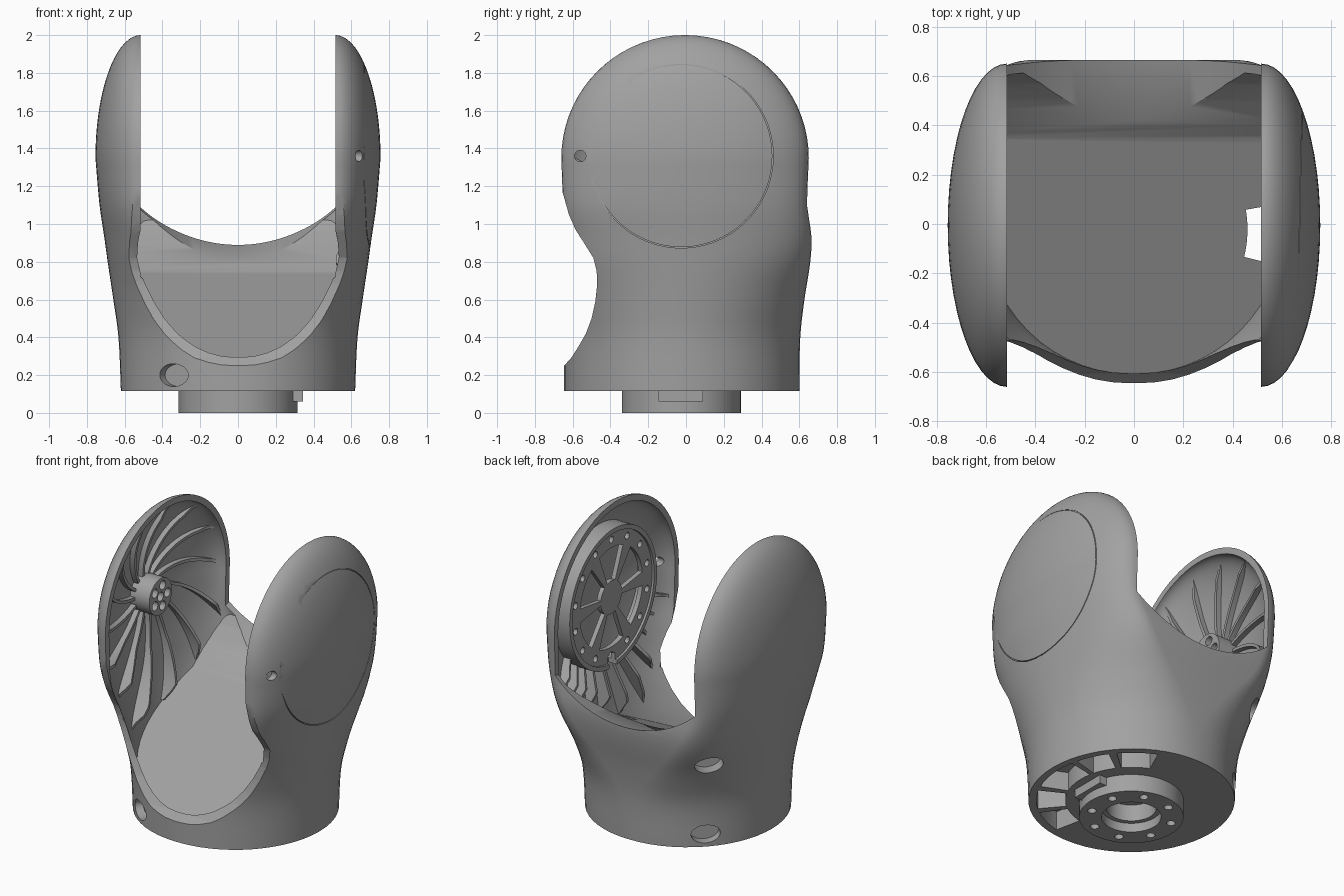
import bpy, bmesh, math
from mathutils import Vector, Matrix

if "Cube" in bpy.data.objects:
    bpy.data.objects.remove(bpy.data.objects["Cube"])

grey = bpy.data.materials.new("matte_grey")
grey.use_nodes = True
grey.diffuse_color = (0.36, 0.36, 0.36, 1)
grey.node_tree.nodes["Principled BSDF"].inputs["Base Color"].default_value = (0.36, 0.36, 0.36, 1)

AXLE = 1.35      # height of the joint axis
GAP = 0.515      # half width of the fork gap
WALL = 0.04
BASE = 0.115     # underside of the shell
# height, straight half width, half width, front depth, back depth
SHAPE = [(BASE, 0.01, 0.62, 0.645, 0.60), (0.4, 0.05, 0.633, 0.645, 0.605),
         (0.6, 0.18, 0.66, 0.645, 0.627), (0.8, 0.35, 0.69, 0.648, 0.658),
         (0.93, 0.43, 0.708, 0.65, 0.664), (1.1, 0.505, 0.733, 0.652, 0.643),
         (AXLE, GAP, 0.755, 0.66, 0.65)]


def make(name, bm):
    bm.normal_update()
    bmesh.ops.recalc_face_normals(bm, faces=bm.faces)
    me = bpy.data.meshes.new(name)
    bm.to_mesh(me)
    bm.free()
    me.materials.append(grey)
    ob = bpy.data.objects.new(name, me)
    bpy.context.collection.objects.link(ob)
    return ob


def activate(ob):
    bpy.ops.object.select_all(action='DESELECT')
    ob.select_set(True)
    bpy.context.view_layer.objects.active = ob


def cut(ob, tool, op='DIFFERENCE'):
    activate(ob)
    m = ob.modifiers.new("cut", 'BOOLEAN')
    m.object, m.operation, m.solver = tool, op, 'EXACT'
    bpy.ops.object.modifier_apply(modifier=m.name)
    bpy.data.objects.remove(tool)


def smooth(ob):
    activate(ob)
    bpy.ops.object.shade_smooth_by_angle(angle=math.radians(30))


def prism(name, pts, axis, lo, hi, shear=0):
    place = {'X': lambda u, v, t: (t, u, v), 'Y': lambda u, v, t: (u, t, v + shear * t),
             'Z': lambda u, v, t: (u, v, t)}[axis]
    bm = bmesh.new()
    ends = [[bm.verts.new(place(u, v, t)) for u, v in pts] for t in (lo, hi)]
    for e in ends:
        bm.faces.new(e)
    for i in range(len(pts)):
        j = (i + 1) % len(pts)
        bm.faces.new((ends[0][i], ends[0][j], ends[1][j], ends[1][i]))
    return make(name, bm)


def rod(name, start, end, r, sides=48, stretch=1):
    a, b = Vector(start), Vector(end)
    bm = bmesh.new()
    bmesh.ops.create_cone(bm, cap_ends=True, segments=sides, radius1=r, radius2=r, depth=(b - a).length)
    turn = (b - a).to_track_quat('Z', 'Y').to_matrix().to_4x4()
    bm.transform(Matrix.Translation((a + b) / 2) @ turn @ Matrix.Diagonal((stretch, 1, 1, 1)))
    return make(name, bm)


def box_pts(u0, u1, v0, v1):
    return [(u0, v0), (u1, v0), (u1, v1), (u0, v1)]


def sector(r0, r1, d0, d1, cu, cv, n=10):
    angs = [math.radians(d0 + (d1 - d0) * i / n) for i in range(n + 1)]
    ring = [(r1, a) for a in angs] + [(r0, a) for a in reversed(angs)]
    return [(cu + r * math.cos(a), cv + r * math.sin(a)) for r, a in ring]


def section(z, t=0):
    """straight half width, half width, y centre, y half depth at height z, inset by t"""
    if z >= AXLE:
        s = math.sqrt(max(0, 1 - ((z - AXLE) / (0.65 - t)) ** 2))
        return GAP, GAP + (0.24 - t) * s, -0.005, (0.655 - t) * s
    k = max(i for i in range(len(SHAPE) - 1) if SHAPE[i][0] <= z)
    p = [SHAPE[max(k - 1, 0)], SHAPE[k], SHAPE[k + 1], SHAPE[min(k + 2, len(SHAPE) - 1)]]
    h = p[2][0] - p[1][0]
    u = (z - p[1][0]) / h
    out = []
    for c in range(1, 5):
        m0 = (p[2][c] - p[0][c]) / (p[2][0] - p[0][0]) * h
        m1 = (p[3][c] - p[1][c]) / (p[3][0] - p[1][0]) * h
        out.append((2*u**3 - 3*u*u + 1) * p[1][c] + (u**3 - 2*u*u + u) * m0
                   + (3*u*u - 2*u**3) * p[2][c] + (u**3 - u*u) * m1)
    cx, a, f, b = out
    return max(cx, 0.01), a - t, (b - f) / 2, (f + b) / 2 - t


def loft(name, t):
    n, low, dome = 28, 30, 18
    zs = [BASE + t + (AXLE - BASE - t) * i / low for i in range(low)]
    zs += [AXLE + (0.65 - t) * math.sin(math.pi / 2 * i / dome * 0.99) for i in range(dome + 1)]
    bm = bmesh.new()
    rings = []
    for z in zs:
        cx, a, yc, w = section(z, t)
        ring = []
        for s in (1, -1):
            for i in range(n + 1):
                q = math.pi * (i / n - 0.5)
                ring.append(bm.verts.new((s * (cx + (a - cx) * math.cos(q)), yc + s * w * math.sin(q), z)))
        rings.append(ring)
    for r0, r1 in zip(rings, rings[1:]):
        for i in range(len(r0)):
            j = (i + 1) % len(r0)
            bm.faces.new((r0[i], r0[j], r1[j], r1[i]))
    bm.faces.new(rings[0])
    bm.faces.new(rings[-1])
    return make(name, bm)


# Fork shell: outer loft, hollowed above a sloping floor
body = loft("fork_shell", 0)
cavity = loft("cavity", WALL)
floor = [(-0.8, 0.185), (-0.43, 0.365), (0.35, 0.745), (0.42, 0.81), (0.5, 0.885), (0.57, 0.96),
         (0.64, 1.06), (0.7, 1.2), (0.7, 2.3), (-0.8, 2.3)]
cut(cavity, prism("above_floor", floor, 'X', -1, 1), 'INTERSECT')
cut(body, cavity)
# Gap between the arms with a curved, tilted saddle
arc = []
for i in range(33):
    x = GAP * (i / 16 - 1)
    arc.append((x, 0.67 + 0.75 - math.sqrt(0.75 ** 2 - x * x)))
cut(body, prism("gap", arc + [(GAP, 3), (-GAP, 3)], 'Y', -0.9, 0.9, 0.33))
# Scooped front opening
front = [(-0.9, 0.2), (-0.645, 0.25), (-0.605, 0.295), (-0.57, 0.35), (-0.53, 0.42), (-0.5, 0.5),
         (-0.48, 0.59), (-0.47, 0.68), (-0.473, 0.75), (-0.49, 0.82), (-0.54, 0.9),
         (-0.585, 0.97), (-0.62, 1.05), (-0.645, 1.14), (-0.67, 1.22), (-0.9, 1.22)]
cut(body, prism("scoop", front, 'X', -1, 1))

# Oval screw recesses around the body
for deg, z, r in ((135, 0.2, 0.61), (135, 0.71, 0.68), (-123, 0.2, 0.62)):
    d = Vector((math.cos(math.radians(deg)), math.sin(math.radians(deg)), 0))
    p = Vector((0, -0.02, z))
    cut(body, rod("recess", p + d * (r - 0.05), p + d * (r + 0.15), 0.06, 32, 1.5))
# Pin hole and round cap seam on the left arm
cut(body, rod("pin_hole", (0.55, -0.56, 1.36), (0.9, -0.56, 1.36), 0.03, 24))
seam = rod("seam", (0.668, -0.025, 1.36), (0.9, -0.025, 1.36), 0.487, 96)
cut(seam, rod("seam_core", (0.6, -0.025, 1.36), (1, -0.025, 1.36), 0.482, 96))
cut(body, seam)

# Base pockets and the cable slot
for d0, d1 in ((-78, -55), (-50, -28), (-23, 11), (15, 36), (41, 66)):
    cut(body, prism("pocket", sector(0.4, 0.575, d0, d1, 0, -0.022), 'Z', 0.05, 0.24))
cut(body, prism("slot", sector(0.46, 0.55, -14, 10, 0, -0.022), 'Z', 0.2, 0.75))

# Mounting flange with bore and bolt circle
flange = rod("mounting_flange", (0, -0.025, 0), (0, -0.025, 0.13), 0.315, 72)
for ob, top in ((flange, 0.3), (body, 0.22)):
    cut(ob, rod("bore", (0, -0.025, -0.1), (0, -0.025, top), 0.18))
for i in range(8):
    a = math.tau * (i + 0.5) / 8
    x, y = 0.25 * math.cos(a), 0.25 * math.sin(a) - 0.025
    cut(flange, rod("bolt_hole", (x, y, -0.05), (x, y, 0.08), 0.027, 20))
bush = rod("flange_bush", (0, -0.025, 0.06), (0, -0.025, 0.2), 0.185)
cut(bush, rod("bush_bore", (0, -0.025, 0), (0, -0.025, 0.17), 0.15))
key = prism("flange_key", box_pts(0.29, 0.345, -0.145, 0.09), 'Z', 0.06, 0.13)

# Right arm hub with lightening holes
hub = rod("right_hub", (-0.74, 0, AXLE), (-0.57, 0, AXLE), 0.12)
for i in range(6):
    a, q = math.tau * i / 5, 0.072 if i < 5 else 0
    y, z = q * math.cos(a), AXLE + q * math.sin(a)
    cut(hub, rod("hub_hole", (-0.65, y, z), (-0.5, y, z), 0.03, 20))


# Stiffening ribs that follow the inside of an arm
def ribs(name, side, angles, start, twist):
    bm = bmesh.new()
    for ang in angles:
        path = []
        for i in range(40):
            r = start + 0.025 * i
            q = ang + twist * (r - start)
            y, z = r * math.cos(q), AXLE + r * math.sin(q)
            if z < 0.745 + (0.487 if y < 0.35 else 1) * (y - 0.35) or z > 1.94 or (y < -0.44 and z < 1.02):
                break
            cx, a, yc, w = section(z, 0.03)
            k = 1 - ((y - yc) / w) ** 2 if w > 0 else -1
            x = cx + (a - cx) * math.sqrt(k) if k > 0 else 0
            if x < GAP + 0.02:
                break
            grow = 0.2 * max(0, r - 0.35) * max(0, -math.sin(q))
            path.append((x, min(0.045 + grow, x - GAP - 0.005), y, z))
        rows = []
        for i, (x, h, y, z) in enumerate(path):
            h *= min(1, (len(path) - i) / 5)
            rows.append([bm.verts.new((side * v, y, z)) for v in (x, x - h)])
        for p, q in zip(rows, rows[1:]):
            bm.faces.new((p[0], q[0], q[1], p[1]))
    ob = make(name, bm)
    activate(ob)
    m = ob.modifiers.new("thickness", 'SOLIDIFY')
    m.thickness, m.offset = 0.02, 0
    bpy.ops.object.modifier_apply(modifier=m.name)
    return ob


right_ribs = ribs("right_arm_ribs", -1, [math.tau * i / 14 for i in range(14)], 0.11, -0.9)
left_ribs = ribs("left_arm_ribs", 1, [math.radians(200 + 12 * i) for i in range(11)], 0.45, 0)

# Left arm bearing drum and spoked cover plate
drum = rod("left_drum", (0.535, 0, AXLE), (0.66, 0, AXLE), 0.46, 72)
cut(drum, rod("drum_core", (0.4, 0, AXLE), (0.8, 0, AXLE), 0.43, 72))
plate = rod("left_cover_plate", (0.55, 0, AXLE), (0.58, 0, AXLE), 0.44, 72)
for i in range(6):
    cut(plate, prism("window", sector(0.11, 0.33, 60 * i + 8, 60 * i + 52, 0, AXLE), 'X', 0.5, 0.6))
for i in range(14):
    a = math.tau * (i + 0.5) / 14
    y, z = 0.385 * math.cos(a), AXLE + 0.385 * math.sin(a)
    cut(plate, rod("screw_hole", (0.5, y, z), (0.6, y, z), 0.022, 16))
for ob in (plate, drum):
    cut(ob, prism("notch", box_pts(-0.04, 0.04, 0.8, 0.97), 'X', 0.5, 0.6))

for ob in (body, flange, bush, key, hub, right_ribs, left_ribs, drum, plate):
    smooth(ob)
